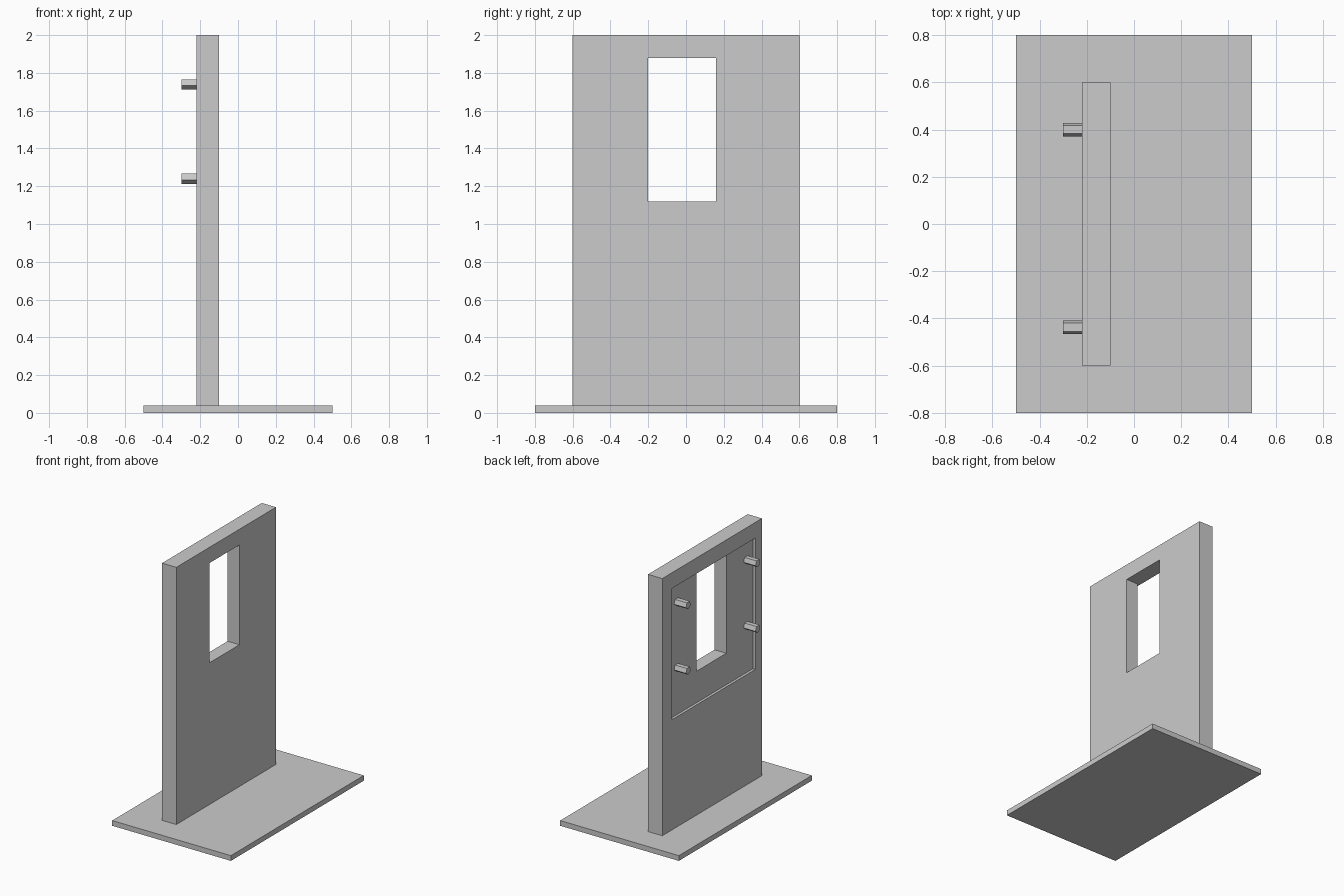
import bpy, bmesh
from math import sin, cos, tau, pi
from mathutils import Vector

if "Cube" in bpy.data.objects:
    bpy.data.objects.remove(bpy.data.objects["Cube"], do_unlink=True)

grey = bpy.data.materials.new("plain grey")
grey.use_nodes = True
grey.diffuse_color = (0.6, 0.6, 0.6, 1)
grey.node_tree.nodes["Principled BSDF"].inputs["Base Color"].default_value = (0.6, 0.6, 0.6, 1)


def prism(name, profile, x0, x1):
    """Extrude a (y, z) outline along x."""
    bm = bmesh.new()
    base = bm.faces.new([bm.verts.new((x0, y, z)) for y, z in profile])
    new = bmesh.ops.extrude_face_region(bm, geom=[base])["geom"]
    bmesh.ops.translate(bm, vec=Vector((x1 - x0, 0, 0)),
                        verts=[v for v in new if isinstance(v, bmesh.types.BMVert)])
    bmesh.ops.recalc_face_normals(bm, faces=bm.faces)
    mesh = bpy.data.meshes.new(name)
    bm.to_mesh(mesh)
    bm.free()
    mesh.materials.append(grey)
    obj = bpy.data.objects.new(name, mesh)
    bpy.context.collection.objects.link(obj)
    return obj


def slab(name, x0, x1, y0, y1, z0, z1):
    return prism(name, [(y0, z0), (y1, z0), (y1, z1), (y0, z1)], x0, x1)


def cut(target, cutter):
    mod = target.modifiers.new(cutter.name, "BOOLEAN")
    mod.operation, mod.solver, mod.object = "DIFFERENCE", "EXACT", cutter
    bpy.context.view_layer.objects.active = target
    bpy.ops.object.modifier_apply(modifier=mod.name)
    bpy.data.objects.remove(cutter, do_unlink=True)


# Base plate and upright wall
slab("base_plate", -0.5, 0.5, -0.8, 0.8, 0, 0.04)
wall = slab("wall_panel", -0.22, -0.10, -0.6, 0.6, 0.04, 2)

# Shallow square recess and the window through it
cut(wall, slab("recess_cutter", -0.3, -0.20, -0.52, 0.48, 0.88, 1.88))
cut(wall, slab("window_cutter", -0.4, 0.1, -0.20, 0.16, 1.12, 1.88))

# Five-sided mounting pins, point down, standing on the recess floor
radius = 0.03
for row, z in (("lower", 1.242), ("upper", 1.742)):
    for side, y in (("front", -0.437), ("back", 0.40)):
        outline = [(y + radius * cos(tau * k / 5 - pi / 2),
                    z + radius * sin(tau * k / 5 - pi / 2)) for k in range(5)]
        prism(f"{row}_{side}_pin", outline, -0.20, -0.30)
